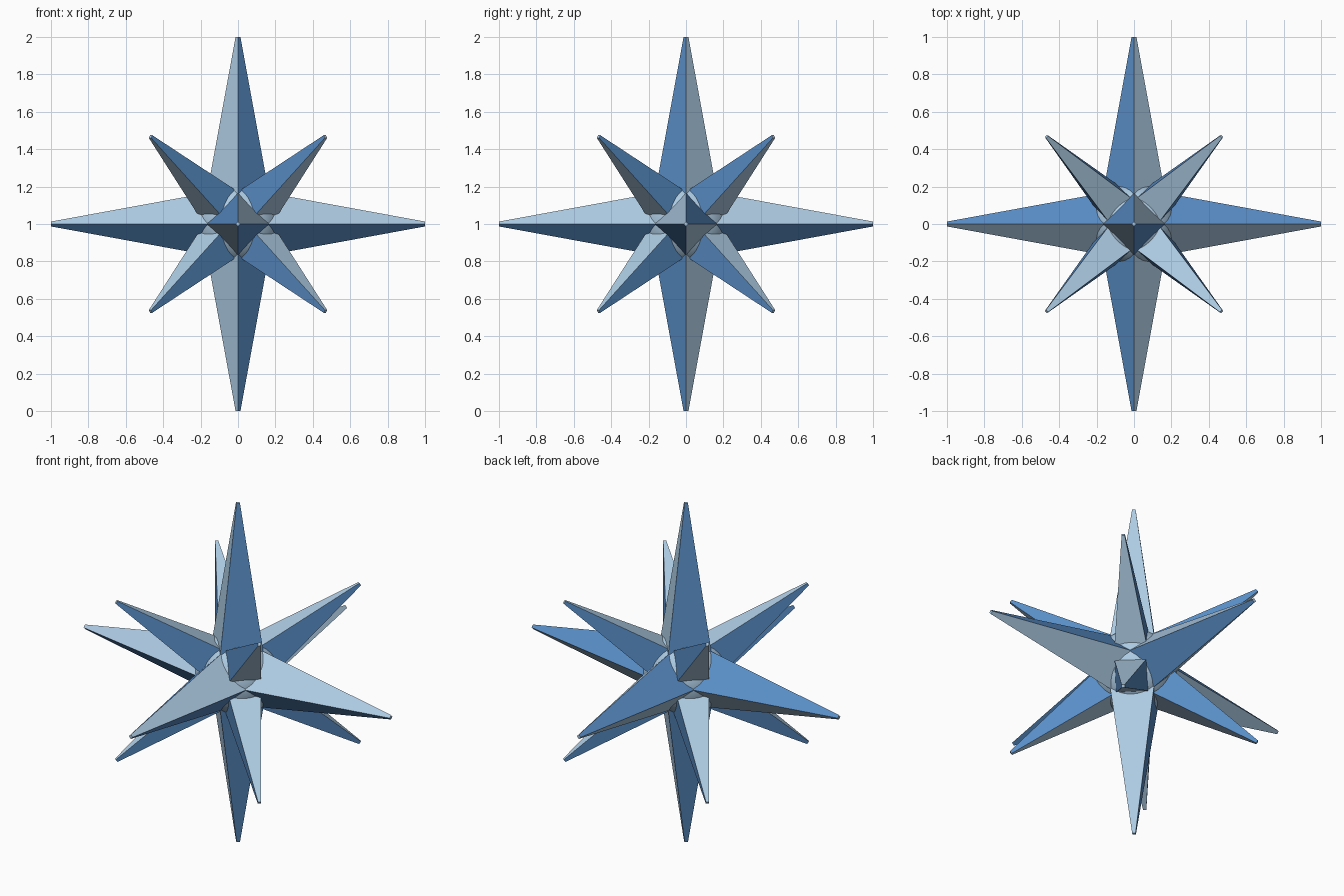
import bpy, bmesh
from itertools import product
from mathutils import Vector

if "Cube" in bpy.data.objects:
    bpy.data.objects.remove(bpy.data.objects["Cube"])

CENTRE = Vector((0, 0, 1))


def material(name, rgb):
    m = bpy.data.materials.new(name)
    m.diffuse_color = (*rgb, 1)
    m.use_nodes = True
    m.node_tree.nodes["Principled BSDF"].inputs["Base Color"].default_value = m.diffuse_color
    return m


PALE = material("pale_blue", (0.42, 0.60, 0.77))
BLUE = material("blue", (0.10, 0.27, 0.57))


def spike(name, axis, u, v, length, slope, tip, start=0.1):
    """Four-sided tapering ray; u and v point at neighbouring corners, faces alternate in colour."""
    bm = bmesh.new()
    rings = []
    for dist in (start, length):
        r = tip + slope * (length - dist)
        rings.append([bm.verts.new(CENTRE + axis * dist + c * r) for c in (u, v, -u, -v)])
    base, end = rings
    for i in range(4):
        j = (i + 1) % 4
        f = bm.faces.new((base[i], base[j], end[j], end[i]))
        f.material_index = i % 2
    bm.faces.new(base)
    bm.faces.new(end)
    bmesh.ops.recalc_face_normals(bm, faces=bm.faces)
    mesh = bpy.data.meshes.new(name)
    bm.to_mesh(mesh)
    bm.free()
    mesh.materials.append(PALE)
    mesh.materials.append(BLUE)
    bpy.context.collection.objects.link(bpy.data.objects.new(name, mesh))


# round core
bpy.ops.mesh.primitive_uv_sphere_add(segments=48, ring_count=24, radius=0.23, location=CENTRE)
core = bpy.context.object
core.name = "core"
core.data.materials.append(PALE)
bpy.ops.object.shade_smooth()

# six long rays along the axes
X, Y, Z = Vector((1, 0, 0)), Vector((0, 1, 0)), Vector((0, 0, 1))
for axis, u, v, label in ((X, Z, -Y, "side"), (Y, X, Z, "depth"), (Z, X, Y, "vertical")):
    for s in (1, -1):
        spike(f"long_ray_{label}_{'plus' if s > 0 else 'minus'}", axis * s, u, v, 1.0, 0.183, 0.013)

# eight short rays towards the cube corners, each with a face turned upward
for n, signs in enumerate(product((1, -1), repeat=3)):
    d = Vector(signs).normalized()
    side = Z.cross(d).normalized()
    up = d.cross(side)
    spike(f"short_ray_{n + 1}", d, (up + side).normalized(), (up - side).normalized(),
          0.81, 0.18, 0.012)
